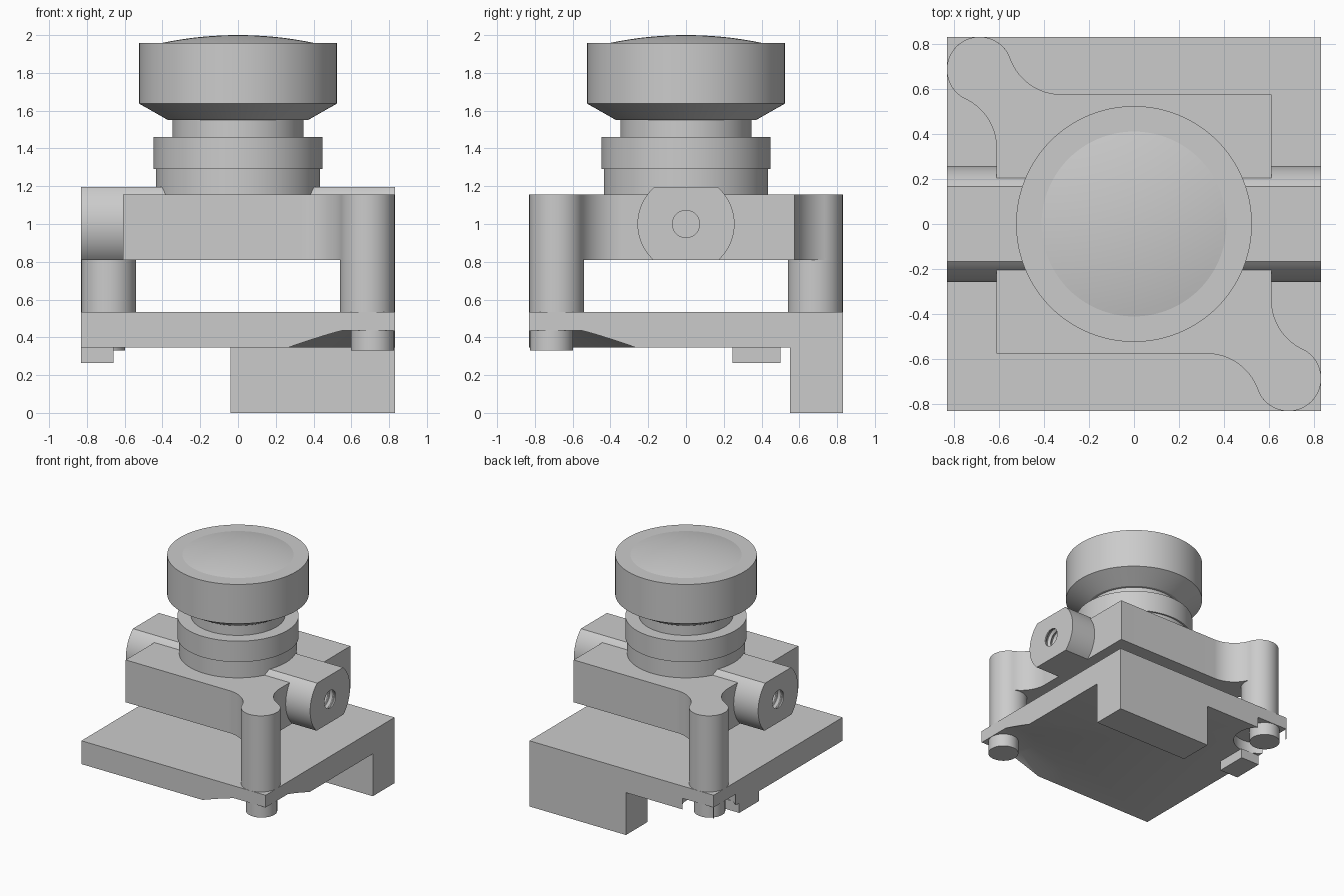
import bpy, bmesh
from math import sin, cos, pi, atan2, sqrt, asin
from mathutils import Matrix, Vector

if "Cube" in bpy.data.objects:
    bpy.data.objects.remove(bpy.data.objects["Cube"])

grey = bpy.data.materials.new("plain_grey")
grey.use_nodes = True
COLOUR = (0.6, 0.6, 0.6, 1)
grey.diffuse_color = COLOUR
grey.node_tree.nodes["Principled BSDF"].inputs["Base Color"].default_value = COLOUR

SEG = 96


def make(name, bm):
    bmesh.ops.recalc_face_normals(bm, faces=bm.faces[:])
    mesh = bpy.data.meshes.new(name)
    bm.to_mesh(mesh)
    bm.free()
    mesh.materials.append(grey)
    obj = bpy.data.objects.new(name, mesh)
    bpy.context.collection.objects.link(obj)
    return obj


def prism(name, outline, low, high, matrix=Matrix()):
    bm = bmesh.new()
    face = bm.faces.new([bm.verts.new((x, y, low)) for x, y in outline])
    ext = bmesh.ops.extrude_face_region(bm, geom=[face])["geom"]
    tops = [v for v in ext if isinstance(v, bmesh.types.BMVert)]
    bmesh.ops.translate(bm, verts=tops, vec=(0, 0, high - low))
    bm.transform(matrix)
    return make(name, bm)


def box(name, x0, x1, y0, y1, z0, z1):
    return prism(name, [(x0, y0), (x1, y0), (x1, y1), (x0, y1)], z0, z1)


def lathe(name, profile, matrix=Matrix()):
    """Revolve (radius, height) points; both ends lie on the axis."""
    bm = bmesh.new()
    verts = [bm.verts.new((r, 0, z)) for r, z in profile]
    edges = [bm.edges.new(pair) for pair in zip(verts, verts[1:])]
    bmesh.ops.spin(bm, geom=verts + edges, cent=(0, 0, 0), axis=(0, 0, 1),
                   angle=2 * pi, steps=SEG, use_merge=True)
    bmesh.ops.remove_doubles(bm, verts=bm.verts[:], dist=1e-5)
    bm.transform(matrix)
    return make(name, bm)


def rod(name, x, y, r0, r1, z0, z1):
    return lathe(name, [(0, z0), (r0, z0), (r1, z1), (0, z1)],
                 Matrix.Translation((x, y, 0)))


def cut(obj, cutter):
    cutter.hide_render = True
    mod = obj.modifiers.new("cut", "BOOLEAN")
    mod.operation, mod.solver, mod.object = "DIFFERENCE", "EXACT", cutter
    bpy.context.view_layer.objects.active = obj
    bpy.ops.object.modifier_apply(modifier=mod.name)
    bpy.data.objects.remove(cutter)


def arc(centre, radius, start, end, steps=24):
    return [(centre[0] + radius * cos(start + (end - start) * i / steps),
             centre[1] + radius * sin(start + (end - start) * i / steps))
            for i in range(steps + 1)]


def heading(a, b):
    return atan2(b[1] - a[1], b[0] - a[0])


H = 0.83                 # half width of the board
POST, POST_R = 0.685, 0.145
parts = []

# Circuit board with a flared recess at one post and a plain one at the other
board = box("base_board", -H, H, -H, H, 0.345, 0.535)
cut(board, rod("flared_cutter", POST, -POST, 0.475, 0.2, 0.335, 0.435))
cut(board, rod("round_cutter", -POST, POST, 0.2, 0.2, 0.3, 0.435))
parts.append(board)

# Connector block and small tab below the board
parts.append(box("connector_block", -0.04, H, 0.55, H, 0, 0.345))
parts.append(box("small_tab", -H, -0.66, 0.245, 0.5, 0.265, 0.345))

# Posts and the screw ends below them
for side, name in ((1, "front"), (-1, "back")):
    parts.append(rod(name + "_post", side * POST, -side * POST,
                     POST_R, POST_R, 0.53, 0.82))
    parts.append(rod(name + "_screw_end", side * 0.712, -side * 0.712,
                     0.115, 0.115, 0.33, 0.45))

# Lens holder: block whose two opposite corners sweep out to the posts
bx, by, fillet = 0.61, 0.575, 0.24
p = (-POST, POST)
reach = fillet + POST_R
c1 = (-bx - fillet, POST - sqrt(reach ** 2 - (bx + fillet - POST) ** 2))
c2 = (-POST + sqrt(reach ** 2 - (by + fillet - POST) ** 2), by + fillet)
half = [(-bx, -by)]
half += arc(c1, fillet, 0, heading(c1, p))[:-1]
half += arc(p, POST_R, heading(p, c1) + 2 * pi, heading(p, c2), 48)[:-1]
half += arc(c2, fillet, heading(c2, p) + 2 * pi, 1.5 * pi)
outline = half + [(-x, -y) for x, y in half]
parts.append(prism("lens_holder", outline, 0.81, 1.155))

# Cross bar: round bar with flats above and below, threaded at both ends
axis_z, bar_r = 1.0, 0.257
up, down = asin(0.195 / bar_r), asin(0.19 / bar_r)
section = arc((0, 0), bar_r, -down, up) + arc((0, 0), bar_r, pi - up, pi + down)
along_x = Matrix(((0, 0, 1, 0), (1, 0, 0, 0), (0, 1, 0, axis_z), (0, 0, 0, 1)))
bar = prism("cross_bar", section, -H, H, along_x)
pitch = 0.045
for side in (1, -1):
    thread = [(0, -0.02), (0.072, -0.02), (0.072, 0.01)]
    for i in range(7):
        z = 0.01 + i * pitch
        thread += [(0.088, z + pitch * 0.4), (0.088, z + pitch * 0.6),
                   (0.072, z + pitch)]
    thread.append((0, thread[-1][1]))
    turn = Matrix.Rotation(-side * pi / 2, 4, "Y")
    place = Matrix.Translation((side * H, 0, axis_z)) @ turn
    cut(bar, lathe("thread_cutter", thread, place))
parts.append(bar)

# Lens: stepped barrel, neck and flared head
parts.append(lathe("lens_barrel", [
    (0, 1.1), (0.435, 1.1), (0.435, 1.29), (0.448, 1.29), (0.448, 1.46),
    (0.347, 1.46), (0.347, 1.56), (0, 1.56)]))
parts.append(lathe("lens_head", [
    (0, 1.55), (0.37, 1.55), (0.523, 1.637), (0.523, 1.957), (0, 1.957)]))

# Front glass: shallow dome
dome_r, dome_h = 0.41, 0.043
ball = (dome_r ** 2 + dome_h ** 2) / (2 * dome_h)
tilt = asin(dome_r / ball)
dome = [(ball * sin(tilt * i / 16), 2 - ball + ball * cos(tilt * i / 16))
        for i in range(17)]
parts.append(lathe("front_glass", dome + [(dome_r, 1.95), (0, 1.95)]))

# Smooth shading with sharp edges kept
bpy.ops.object.select_all(action="DESELECT")
for obj in parts:
    obj.select_set(True)
bpy.context.view_layer.objects.active = parts[0]
bpy.ops.object.shade_smooth_by_angle(angle=pi / 9)
